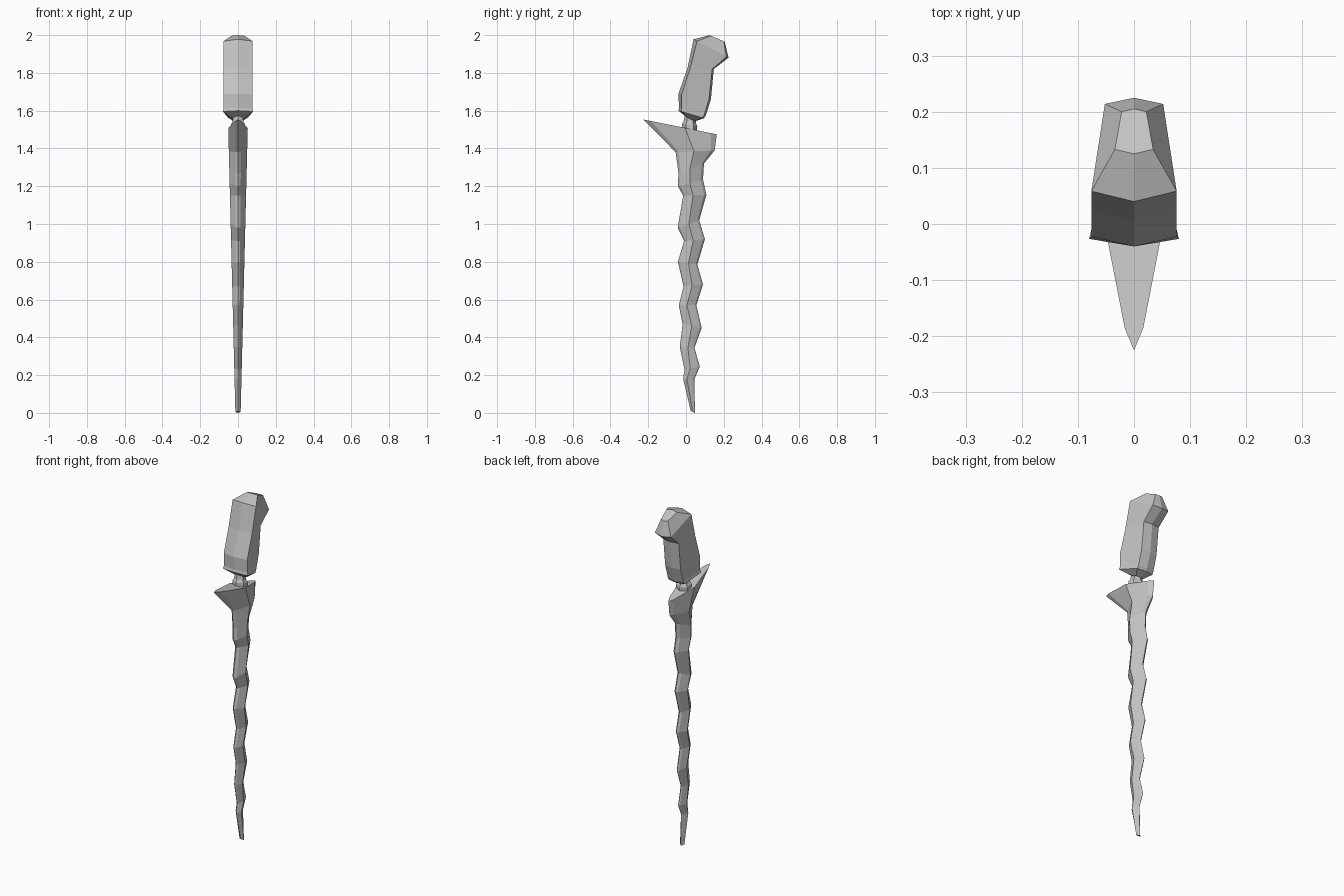
import bpy, bmesh

if "Cube" in bpy.data.objects:
    bpy.data.objects.remove(bpy.data.objects["Cube"], do_unlink=True)

steel = bpy.data.materials.new("plain grey")
steel.use_nodes = True
GREY = (0.55, 0.55, 0.55, 1)
steel.diffuse_color = GREY
steel.node_tree.nodes["Principled BSDF"].inputs["Base Color"].default_value = GREY


def loft(name, rings):
    """Skin a stack of equal closed rings and cap both ends."""
    bm = bmesh.new()
    loops = [[bm.verts.new(p) for p in ring] for ring in rings]
    for a, b in zip(loops, loops[1:]):
        for i in range(len(a)):
            j = (i + 1) % len(a)
            bm.faces.new((a[i], a[j], b[j], b[i]))
    bm.faces.new(loops[0])
    bm.faces.new(loops[-1])
    bmesh.ops.recalc_face_normals(bm, faces=bm.faces)
    mesh = bpy.data.meshes.new(name)
    bm.to_mesh(mesh)
    bm.free()
    mesh.materials.append(steel)
    ob = bpy.data.objects.new(name, mesh)
    bpy.context.collection.objects.link(ob)
    return ob


def mirrored(half):
    """Close a half section that starts and ends on the centre plane."""
    return half + [(-x, y, z) for x, y, z in half[-2:0:-1]]


def blade_ring(zf, zb, yf, ym, yb):
    """Diamond section with bevelled front and back edges."""
    zm = zf + (zb - zf) * (ym - yf) / (yb - yf)
    w = 0.014 + 0.025 * zm
    c = 0.18
    return mirrored([
        (0, yf, zf),
        (w * 0.32, yf + (ym - yf) * c, zf + (zm - zf) * c),
        (w, ym, zm),
        (w * 0.32, yb + (ym - yb) * c, zb + (zm - zb) * c),
        (0, yb, zb)])


# Wavy blade flaring into the guard: front z, back z, front y, ridge y, back y
blade_rows = [
    (0.01, 0.00, 0.025, 0.035, 0.047),
    (0.18, 0.18, -0.015, 0.005, 0.045),
    (0.23, 0.245, -0.008, 0.022, 0.073),
    (0.35, 0.345, -0.033, 0.010, 0.045),
    (0.47, 0.45, -0.018, 0.030, 0.083),
    (0.57, 0.57, -0.038, 0.005, 0.055),
    (0.67, 0.68, -0.013, 0.032, 0.09),
    (0.80, 0.785, -0.043, 0.013, 0.06),
    (0.91, 0.92, -0.010, 0.038, 0.10),
    (0.98, 1.02, -0.044, 0.015, 0.07),
    (1.15, 1.155, -0.015, 0.037, 0.108),
    (1.20, 1.235, -0.043, 0.020, 0.09),
    (1.27, 1.32, -0.040, 0.020, 0.095),
    (1.38, 1.39, -0.055, 0.042, 0.152),
    (1.553, 1.475, -0.225, -0.005, 0.163)]
loft("blade_and_guard", [blade_ring(*r) for r in blade_rows])


def collar_ring(z, w, yf, yb):
    """Hexagonal ring, tipped down towards the back."""
    m, d = (yf + yb) / 2, (yb - yf) / 2
    return mirrored([(0, yf, z + d * 0.2), (w, m - d * 0.5, z + d * 0.1),
                     (w, m + d * 0.5, z - d * 0.1), (0, yb, z - d * 0.2)])


# Stepped collar between guard and handle
loft("collar", [collar_ring(*r) for r in [
    (1.48, 0.036, -0.02, 0.055),
    (1.525, 0.036, -0.02, 0.06),
    (1.54, 0.028, -0.012, 0.052),
    (1.575, 0.026, -0.005, 0.055)]])


def handle_ring(zf, zb, yf, yb, wf, wb):
    """Six-sided section, wider at the front than at the back."""
    d = yb - yf
    dz = zb - zf
    return mirrored([(0, yf, zf), (wf, yf + d * 0.1, zf + dz * 0.1),
                     (wb, yb - d * 0.06, zb - dz * 0.06), (0, yb, zb)])


# Bent handle: front z, back z, front y, back y, front and back half widths
loft("handle", [handle_ring(*r) for r in [
    (1.560, 1.545, 0.01, 0.05, 0.03, 0.025),
    (1.600, 1.560, -0.040, 0.095, 0.08, 0.052),
    (1.615, 1.575, -0.037, 0.105, 0.076, 0.05),
    (1.690, 1.660, -0.040, 0.132, 0.076, 0.05),
    (1.825, 1.820, 0.008, 0.147, 0.076, 0.05),
    (1.978, 1.880, 0.040, 0.225, 0.076, 0.052),
    (2.000, 1.965, 0.125, 0.205, 0.034, 0.022)]])
